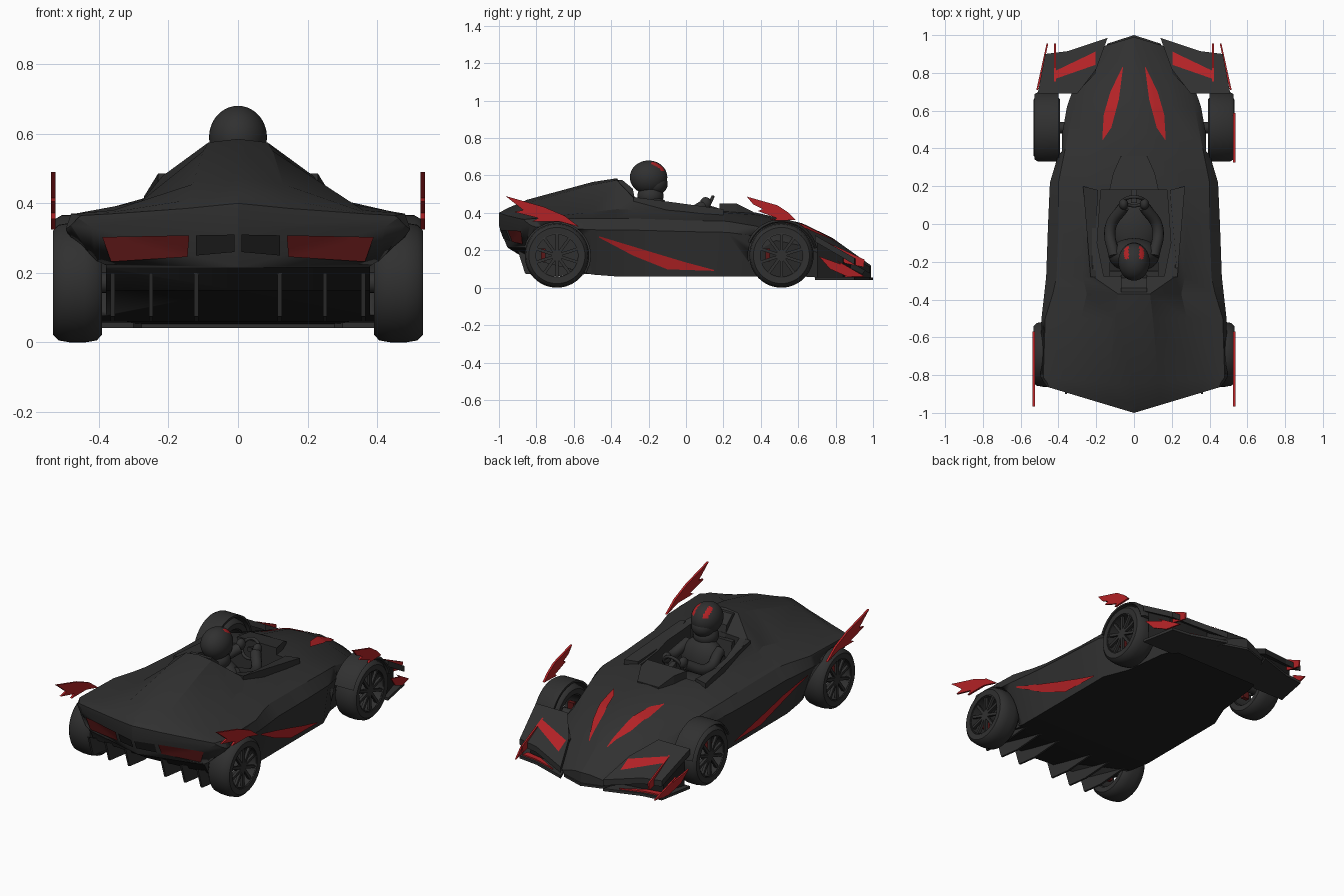
import bpy, bmesh, math
from mathutils import Vector, Matrix
from mathutils.bvhtree import BVHTree

if "Cube" in bpy.data.objects:
    bpy.data.objects.remove(bpy.data.objects["Cube"])


def material(name, rgb):
    m = bpy.data.materials.new(name)
    m.diffuse_color = (*rgb, 1)
    m.use_nodes = True
    m.node_tree.nodes["Principled BSDF"].inputs["Base Color"].default_value = m.diffuse_color
    return m


CHARCOAL = material("charcoal", (0.03, 0.03, 0.03))
RED = material("red", (0.45, 0.016, 0.019))
DARK_RED = material("dark red", (0.11, 0.009, 0.009))
BLACK = material("black", (0.014, 0.014, 0.014))
SIDES = ((1, "right"), (-1, "left"))


def smooth(ob, angle=30):
    bpy.ops.object.select_all(action='DESELECT')
    ob.select_set(True)
    bpy.context.view_layer.objects.active = ob
    bpy.ops.object.shade_smooth_by_angle(angle=math.radians(angle))


def from_bmesh(name, bm, mat, angle=30, fix=True):
    if fix:
        bmesh.ops.recalc_face_normals(bm, faces=bm.faces)
    me = bpy.data.meshes.new(name)
    bm.to_mesh(me)
    bm.free()
    me.materials.append(mat)
    ob = bpy.data.objects.new(name, me)
    bpy.context.collection.objects.link(ob)
    if angle:
        smooth(ob, angle)
    return ob


def build(name, verts, faces, mat, angle=30):
    bm = bmesh.new()
    vs = [bm.verts.new(v) for v in verts]
    for f in faces:
        bm.faces.new([vs[i] for i in f])
    return from_bmesh(name, bm, mat, angle)


def prism(name, pts, low, high, mat, axis='z'):
    """Outline extruded from low to high along an axis; heights may be functions."""
    n, verts = len(pts), []
    for h in (low, high):
        for p, q in pts:
            d = h(p, q) if callable(h) else h
            verts.append((p, q, d) if axis == 'z' else (d, p, q))
    faces = [range(n), range(n, 2 * n)]
    faces += [(i, (i + 1) % n, n + (i + 1) % n, n + i) for i in range(n)]
    return build(name, verts, faces, mat, 0)


def cut(ob, cutter):
    m = ob.modifiers.new("cut", 'BOOLEAN')
    m.object, m.operation, m.solver = cutter, 'DIFFERENCE', 'EXACT'
    cutter.hide_render = True
    bpy.context.view_layer.objects.active = ob
    bpy.ops.object.modifier_apply(modifier=m.name)
    bpy.data.objects.remove(cutter)


def along(line, t):
    k = min(int(t * (len(line) - 1)), len(line) - 2)
    return Vector(line[k]).lerp(Vector(line[k + 1]), t * (len(line) - 1) - k)


def decal(name, a, b, target, place, direction, mat, n=24, m=5):
    """Thin painted strip between two lines, projected on the target surface."""
    tree = BVHTree.FromObject(target, bpy.context.evaluated_depsgraph_get())
    d, bm, grid = Vector(direction), bmesh.new(), []
    for i in range(n + 1):
        for j in range(m + 1):
            p = along(a, i / n).lerp(along(b, i / n), j / m)
            hit = tree.ray_cast(Vector(place(p.x, p.y)), d)[0]
            grid.append(bm.verts.new(hit - d * 0.006) if hit else None)
    for i in range(n):
        for j in range(m):
            k = i * (m + 1) + j
            q = [grid[k], grid[k + 1], grid[k + m + 2], grid[k + m + 1]]
            if all(q):
                f = bm.faces.new(q)
                f.normal_update()
                if f.normal.dot(d) > 0:
                    f.normal_flip()
    return from_bmesh(name, bm, mat, 30, False)


def cylinder(name, r, x0, x1, y, z, mat, seg=40):
    bm = bmesh.new()
    bmesh.ops.create_cone(bm, cap_ends=True, segments=seg, radius1=r, radius2=r, depth=abs(x1 - x0))
    bm.transform(Matrix.Translation(((x0 + x1) / 2, y, z)) @ Matrix.Rotation(math.pi / 2, 4, 'Y'))
    return from_bmesh(name, bm, mat)


def ellipsoid(name, loc, radii, mat):
    bm = bmesh.new()
    bmesh.ops.create_uvsphere(bm, u_segments=48, v_segments=32, radius=1)
    bm.transform(Matrix.Translation(loc) @ Matrix.Diagonal((*radii, 1)))
    return from_bmesh(name, bm, mat, 60)


def lathe(name, profile, x, y, z, mat, seg=48, a0=0, a1=360):
    """Closed profile spun about the axle, fully or over an arc."""
    n, verts, faces = len(profile), [], []
    full = a1 - a0 == 360
    rings = seg if full else seg + 1
    for i in range(rings):
        a = math.radians(a0 + (a1 - a0) * i / seg)
        verts += [(x + dx, y + r * math.cos(a), z + r * math.sin(a)) for dx, r in profile]
    for i in range(seg):
        k, l = i * n, (i + 1) % rings * n
        faces += [(k + j, k + (j + 1) % n, l + (j + 1) % n, l + j) for j in range(n)]
    if not full:
        faces += [range(n), range(seg * n, seg * n + n)]
    return build(name, verts, faces, mat, 40)


# Body shell: y, sweep, floor x z, side x, shoulder x z, middle x z, upper x z, top z
sections = [
    (-1.0, .3, .42, .33, .46, .45, .365, .36, .37, .15, .385, .40),
    (-.955, .25, .40, .215, .48, .46, .367, .36, .375, .14, .41, .425),
    (-.85, .08, .38, .15, .495, .48, .37, .36, .38, .13, .455, .47),
    (-.50, 0, .40, .07, .49, .47, .37, .28, .405, .10, .55, .565),
    (-.37, 0, .41, .06, .475, .43, .37, .25, .42, .085, .575, .585),
    (-.28, 0, .41, .06, .465, .41, .37, .27, .415, .215, .48, .49),
    (0, 0, .41, .06, .455, .40, .36, .28, .395, .23, .415, .415),
    (.22, 0, .41, .06, .445, .40, .355, .28, .385, .22, .40, .415),
    (.37, 0, .35, .06, .40, .37, .33, .25, .36, .12, .39, .402),
    (.62, 0, .32, .06, .355, .32, .265, .20, .305, .10, .335, .345),
    (.78, 0, .28, .05, .30, .27, .18, .18, .22, .08, .255, .268),
    (.99, -.3, .14, .045, .16, .14, .08, .10, .095, .05, .11, .118),
]
verts, faces = [], []
for y, s, xf, zf, xs, xh, zh, xm, zm, xu, zu, zt in sections:
    half = [(xf, zf), (xs, zf + .8 * (zh - zf)), (xh, zh), (xm, zm), (xu, zu)]
    ring = [(0, zf)] + half + [(0, zt)] + [(-x, z) for x, z in reversed(half)]
    verts += [(x, y + s * abs(x), z) for x, z in ring]
for i in range(len(sections) - 1):
    for j in range(12):
        k, l = i * 12 + j, i * 12 + (j + 1) % 12
        faces.append((k, l, l + 12, k + 12))
last = 12 * (len(sections) - 1)
for base in (0, last):
    faces += [[base + i for i in range(7)], [base + i % 12 for i in range(6, 13)]]
body = build("body_shell", verts, faces, CHARCOAL, 22)
body.data.materials.append(BLACK)
for p in body.data.polygons:
    if p.normal.z < -.6 and p.center.z < .25:
        p.material_index = 1

# Cockpit opening and wheel arches
hole = [(-.16, -.275), (.16, -.275), (.195, -.1), (.175, .18), (-.175, .18), (-.195, -.1)]
cut(body, prism("cockpit_cutter", hole, .16, .8, CHARCOAL))
WHEELS = ((-.69, "rear"), (.51, "front"))
for s, side in SIDES:
    for wy, end in WHEELS:
        cut(body, cylinder("arch_cutter", .179, s * .38, s * .62, wy, .172, CHARCOAL))

# Wheels
tyre = [(-.068, .118), (-.07, .15), (-.055, .166), (-.02, .172), (.02, .172), (.055, .166), (.07, .15), (.068, .118)]
rim = [(-.06, .112), (-.06, .122), (.06, .122), (.064, .112)]
guard = [(-.06, .182), (.06, .176), (.066, .182), (.045, .194), (-.06, .194)]
for s, side in SIDES:
    for wy, end in WHEELS:
        tag = f"{end}_{side}"
        lathe(f"{tag}_tyre", tyre, s * .461, wy, .172, CHARCOAL)
        lathe(f"{tag}_rim", [(s * a, r) for a, r in rim], s * .461, wy, .172, CHARCOAL)
        cylinder(f"{tag}_hub", .03, s * .43, s * .52, wy, .172, CHARCOAL, 20)
        cylinder(f"{tag}_axle", .03, s * .30, s * .44, wy, .172, CHARCOAL, 16)
        bm = bmesh.new()
        for i in range(10):
            mat = (Matrix.Translation((s * .512, wy, .172)) @ Matrix.Rotation(i * math.pi / 5, 4, 'X')
                   @ Matrix.Translation((0, 0, .068)) @ Matrix.Diagonal((.016, .016, .096, 1)))
            bmesh.ops.create_cube(bm, size=1, matrix=mat)
        from_bmesh(f"{tag}_spokes", bm, CHARCOAL, 0)
        prism(f"{tag}_brake_caliper", [(wy - .085, .14), (wy - .06, .14), (wy - .06, .21), (wy - .085, .21)],
              s * .43, s * .47, DARK_RED, 'x')
    lathe(f"front_{side}_mudguard", [(s * a, r) for a, r in guard], s * .461, .51, .172, CHARCOAL, 28, 12, 158)

# Nose splitter
prism("nose_splitter", [(0, 1), (.14, .955), (.3, .72), (-.3, .72), (-.14, .955)], .042, .055, CHARCOAL)

rear_fin = [(-.965, .49), (-.76, .432), (-.65, .385), (-.57, .325), (-.68, .355),
            (-.82, .355), (-.79, .372), (-.92, .405), (-.87, .415)]
front_fin = [(.325, .487), (.49, .44), (.55, .40), (.588, .362), (.47, .358),
             (.485, .372), (.385, .41), (.41, .42), (.36, .445)]
fender = [(.14, .985), (.35, .915), (.47, .90), (.51, .69), (.30, .69), (.2, .82)]
inner = [(.2, .88), (.34, .86), (.44, .84), (.48, .70), (.30, .70), (.2, .80)]
slope = lambda x, y: .275 - (y - .7) * .58
for s, side in SIDES:
    # Front fenders: upper wing, recessed dark intake, splitter, red panels
    mirror = lambda pts: [(s * x, y) for x, y in pts]
    f = prism(f"{side}_nose_wing", mirror(fender), lambda x, y: slope(x, y) - .035, slope, CHARCOAL)
    prism(f"{side}_nose_intake", mirror(inner), .05, lambda x, y: slope(x, y) - .02, BLACK)
    prism(f"{side}_lower_splitter", mirror(fender), .042, .058, CHARCOAL)
    prism(f"{side}_lower_red_strip", mirror([(.22, .945), (.36, .90), (.46, .888), (.45, .85), (.35, .87)]),
          .057, .066, RED)
    top = lambda x, y: (s * x, y, 1)
    flank = lambda y, z: (s * 1, y, z)
    decal(f"{side}_nose_panel", [(.205, .912), (.418, .81)], [(.205, .842), (.418, .768)],
          f, top, (0, 0, -1), RED)
    prism(f"{side}_nose_blade", [(.74, .25), (.955, .15), (.95, .11), (.85, .13)],
          s * .414, s * .423, RED, 'x')
    prism(f"{side}_nose_feather", [(.71, .168), (.83, .125), (.80, .15), (.955, .06), (.86, .06), (.77, .10)],
          lambda y, z: s * (.510 - (y - .7) * .22), lambda y, z: s * (.519 - (y - .7) * .22), RED, 'x')
    # Painted stripes on bonnet and flank
    decal(f"{side}_bonnet_stripe", [(.062, .83), (.125, .70), (.160, .58), (.168, .45)],
          [(.058, .83), (.08, .66), (.12, .51), (.165, .445)], body, top, (0, 0, -1), RED)
    decal(f"{side}_flank_stripe", [(-.465, .275), (-.25, .21), (0, .135), (.15, .095)],
          [(-.465, .268), (-.28, .17), (-.1, .098), (.15, .09)], body, flank, (-s, 0, 0), RED)
    # Tail lights, centre grille, wheel fins, diffuser fins
    tail = lambda x, z: (s * x, -2, z)
    decal(f"{side}_tail_light", [(.14, .308), (.39, .303)], [(.145, .246), (.365, .232)],
          body, tail, (0, 1, 0), DARK_RED)
    decal(f"{side}_tail_grille", [(.01, .31), (.12, .308)], [(.01, .26), (.12, .25)],
          body, tail, (0, 1, 0), BLACK)
    prism(f"{side}_rear_fin", rear_fin, s * .525, s * .537, RED, 'x')
    for i, x in enumerate((.12, .25, .36)):
        prism(f"{side}_diffuser_fin_{i}", [(-.5, .075), (-.72, .06), (-.86, .075), (-.9, .2), (-.84, .17)],
              s * x - .006, s * x + .006, CHARCOAL, 'x')
    # Cockpit side rail
    prism(f"{side}_cockpit_rail", [(s * .2, -.28), (s * .23, -.28), (s * .27, .2), (s * .19, .18), (s * .205, -.1)],
          .36, lambda x, y: .42 if y > -.2 else .485, CHARCOAL)
prism("front_right_fin", front_fin, .525, .537, RED, 'x')

# Dashboard cowl, seat and headrest
prism("dashboard_cowl", [(-.13, .18), (.13, .18), (.11, .27), (.07, .36), (-.07, .36), (-.11, .27)],
      .36, lambda x, y: .45 if y < .3 else .405, CHARCOAL)
prism("seat_back", [(-.27, .18), (-.2, .18), (-.25, .46), (-.28, .46)], -.13, .13, CHARCOAL, 'x')
prism("headrest", [(-.36, .46), (-.27, .46), (-.285, .53), (-.34, .575), (-.36, .575)], -.07, .07, CHARCOAL, 'x')

# Driver
ellipsoid("driver_torso", (0, -.165, .35), (.135, .09, .14), CHARCOAL)
ellipsoid("driver_neck", (0, -.19, .49), (.07, .07, .06), CHARCOAL)
ellipsoid("driver_lap", (0, -.02, .24), (.13, .16, .07), CHARCOAL)
helmet = ellipsoid("driver_helmet", (0, -.2, .59), (.083, .1, .09), CHARCOAL)
helmet.data.materials.append(RED)
for p in helmet.data.polygons:
    if .028 < abs(p.center.x) < .052 and -.185 < p.center.y and p.center.z > .625:
        p.material_index = 1
ellipsoid("helmet_chin", (0, -.163, .555), (.065, .065, .06), CHARCOAL)
for s, side in SIDES:
    c = bpy.data.curves.new(f"driver_{side}_arm", 'CURVE')
    c.dimensions, c.bevel_depth, c.bevel_resolution, c.use_fill_caps = '3D', .03, 4, True
    sp = c.splines.new('BEZIER')
    sp.bezier_points.add(2)
    for bp, (x, y, z) in zip(sp.bezier_points, [(.105, -.17, .43), (.125, -.02, .385), (.055, .09, .435)]):
        bp.co = (s * x, y, z)
        bp.handle_left_type = bp.handle_right_type = 'AUTO'
    c.materials.append(CHARCOAL)
    bpy.context.collection.objects.link(bpy.data.objects.new(c.name, c))
    ellipsoid(f"driver_{side}_hand", (s * .055, .105, .452), (.024, .03, .032), CHARCOAL)

# Steering wheel
bpy.ops.mesh.primitive_torus_add(major_radius=.055, minor_radius=.009, major_segments=32, minor_segments=10,
                                 location=(0, .12, .435), rotation=(math.radians(65), 0, 0))
wheel = bpy.context.object
wheel.name = "steering_wheel"
wheel.data.materials.append(CHARCOAL)
smooth(wheel, 60)
prism("steering_column", [(.11, .42), (.11, .445), (.22, .41), (.22, .385)], -.015, .015, CHARCOAL, 'x')
